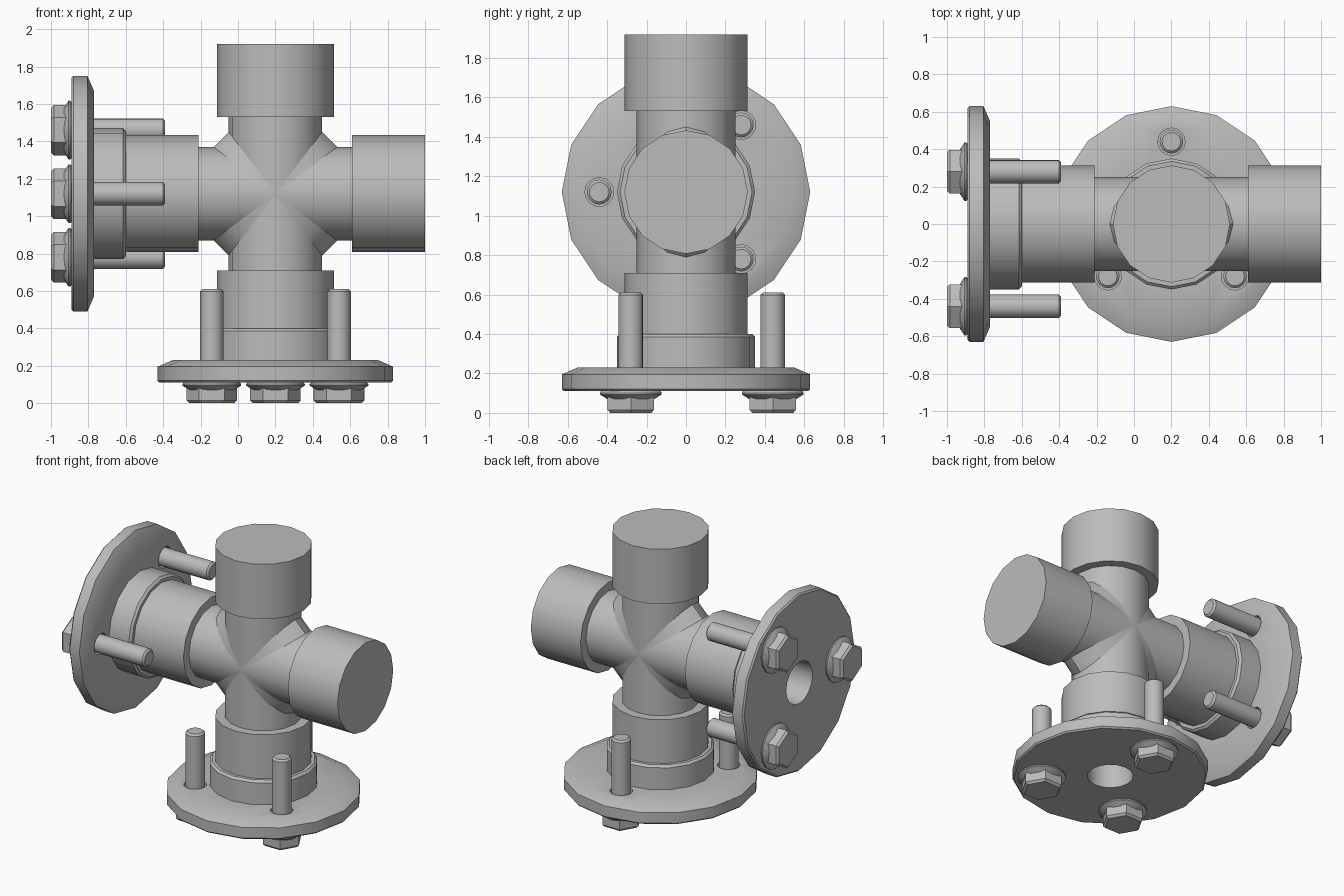
import bpy, bmesh, math
from mathutils import Matrix, Vector

if "Cube" in bpy.data.objects:
    bpy.data.objects.remove(bpy.data.objects["Cube"], do_unlink=True)

CENTRE = Vector((0.2, 0, 1.12))
PIPE_R, COLLAR_R, SIDES = 0.25, 0.313, 16

steel = bpy.data.materials.new("grey_steel")
steel.use_nodes = True
GREY = (0.5, 0.5, 0.5, 1)
steel.diffuse_color = GREY
steel.node_tree.nodes["Principled BSDF"].inputs["Base Color"].default_value = GREY


def frame(across, out):
    """Frame at the fitting centre with local z pointing out along an arm."""
    v, w = Vector(across), Vector(out)
    m = Matrix((v.cross(w), v, w)).transposed().to_4x4()
    return Matrix.Translation(CENTRE) @ m


def finish(bm, name, matrix):
    bmesh.ops.recalc_face_normals(bm, faces=bm.faces)
    mesh = bpy.data.meshes.new(name)
    bm.to_mesh(mesh)
    bm.free()
    mesh.materials.append(steel)
    obj = bpy.data.objects.new(name, mesh)
    obj.matrix_world = matrix
    bpy.context.collection.objects.link(obj)
    return obj


def lathe(name, profile, matrix, sides=SIDES, hollow=False):
    """Turn (radius, height) points round local z, capped or as a closed ring."""
    bm = bmesh.new()
    rings = []
    for r, h in profile:
        rings.append([bm.verts.new((r * math.cos(a), r * math.sin(a), h))
                      for a in (math.tau * i / sides for i in range(sides))])
    pairs = list(zip(rings, rings[1:]))
    if hollow:
        pairs.append((rings[-1], rings[0]))
    else:
        bm.faces.new(rings[0])
        bm.faces.new(rings[-1])
    for a, b in pairs:
        for i in range(sides):
            j = (i + 1) % sides
            bm.faces.new((a[i], a[j], b[j], b[i]))
    return finish(bm, name, matrix)


def shade(obj):
    bpy.ops.object.select_all(action='DESELECT')
    obj.select_set(True)
    bpy.context.view_layer.objects.active = obj
    bpy.ops.object.shade_smooth_by_angle(angle=math.radians(30))


def cut(obj, cutters):
    for c in cutters:
        mod = obj.modifiers.new("bolt_hole", 'BOOLEAN')
        mod.operation, mod.solver, mod.object = 'DIFFERENCE', 'EXACT', c
    bpy.context.view_layer.objects.active = obj
    for mod in list(obj.modifiers):
        bpy.ops.object.modifier_apply(modifier=mod.name)
    for c in cutters:
        bpy.data.objects.remove(c, do_unlink=True)


arms = {
    "top": frame((0, 1, 0), (0, 0, 1)),
    "right": frame((0, 1, 0), (1, 0, 0)),
    "bottom": frame((0, 1, 0), (0, 0, -1)),
    "left": frame((0, -1, 0), (-1, 0, 0)),
}

# Crossing pipes
for name, key in (("vertical_pipe", "top"), ("horizontal_pipe", "right")):
    shade(lathe(name, [(PIPE_R, -0.45), (PIPE_R, 0.45)], arms[key]))

# Chamfered webs in the four corners of the cross
for sx in (-1, 1):
    for sz in (-1, 1):
        bm = bmesh.new()
        for i in range(9):
            a = math.pi * (i / 8 - 0.5)
            c, y = PIPE_R * math.cos(a), PIPE_R * math.sin(a)
            d = 0.08 * math.cos(a)
            for u, w in ((c, c), (c + d, c), (c, c + d)):
                bm.verts.new((sx * u, y, sz * w))
        bmesh.ops.remove_doubles(bm, verts=bm.verts, dist=0.0005)
        bmesh.ops.convex_hull(bm, input=bm.verts)
        shade(finish(bm, "corner_web", Matrix.Translation(CENTRE)))

# Sockets on every arm
for key, m in arms.items():
    shade(lathe(key + "_socket", [(COLLAR_R, 0.41), (COLLAR_R, 0.8)], m))

# Flanges with hub, bore and bolts; heights run inward from the outer face
FLANGE = [(0.148, 0), (0.62, 0), (0.63, 0.01), (0.63, 0.085), (0.55, 0.12),
          (0.35, 0.12), (0.35, 0.275), (0.335, 0.29), (0.148, 0.29)]
BOLTS = [(0, 0.44), (-0.34, -0.28), (0.34, -0.28)]

for key, face in (("bottom", 1.01), ("left", 1.09)):
    m = arms[key]
    flange = lathe(key + "_flange", [(r, face - h) for r, h in FLANGE], m,
                   hollow=True)
    cutters = []
    for x, y in BOLTS:
        seat = m @ Matrix.Translation((x, y, face))
        cutters.append(lathe("hole_cutter", [(0.073, -0.3), (0.073, 0.1)], seat))
        shade(lathe("bolt_shaft", [(0.05, -0.5), (0.063, -0.488), (0.063, 0.02)], seat))
        shade(lathe("bolt_collar", [(0.15, 0), (0.157, 0.008), (0.157, 0.016),
                                    (0.12, 0.04)], seat))
        shade(lathe("bolt_head", [(0.135, 0.02), (0.135, 0.095), (0.12, 0.11)],
                    seat, sides=6))
    bpy.context.view_layer.update()
    cut(flange, cutters)
    shade(flange)
